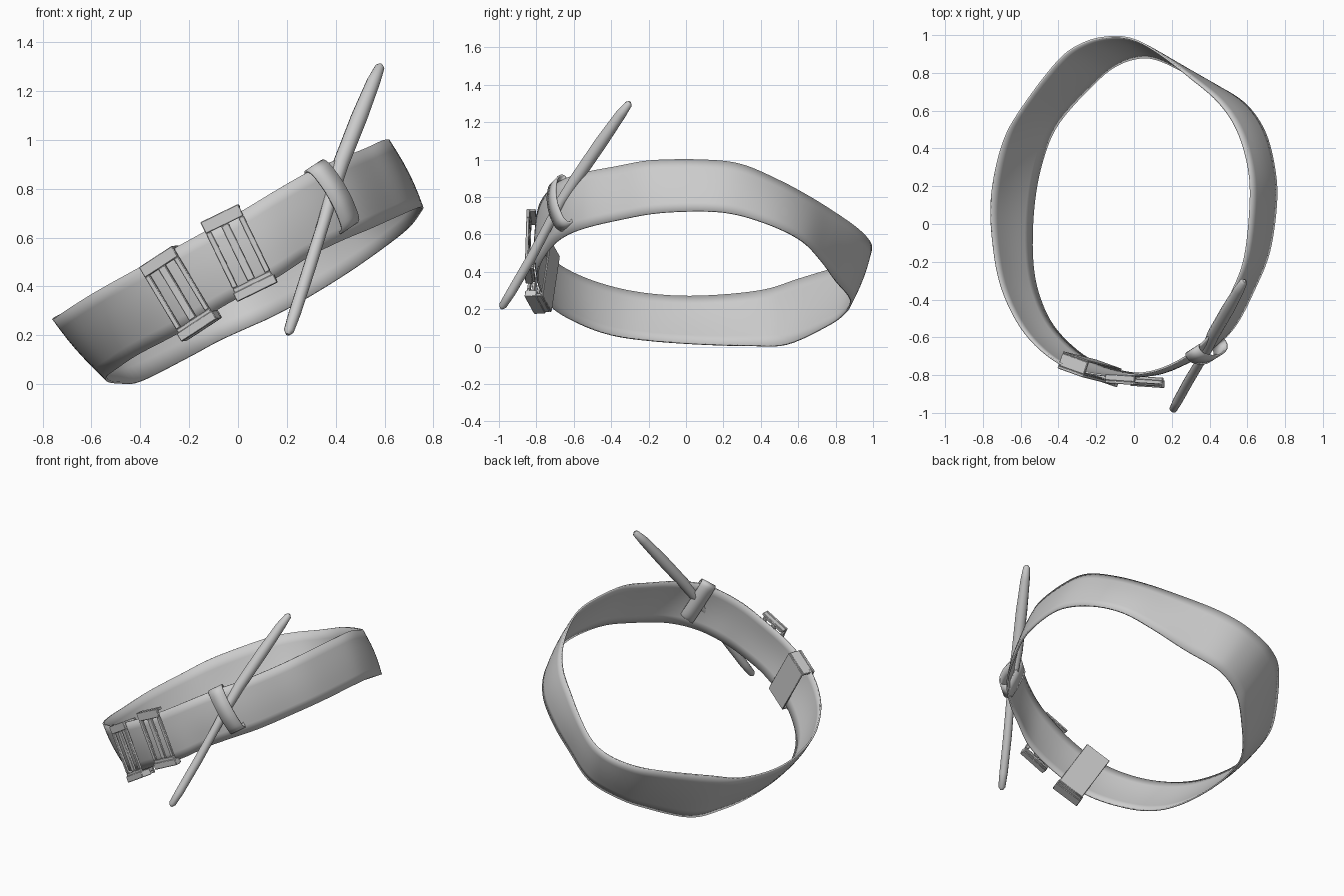
import bpy, bmesh, math
from mathutils import Vector, Matrix

if "Cube" in bpy.data.objects:
    bpy.data.objects.remove(bpy.data.objects["Cube"])


def make_object(name, bm, angle=35):
    bmesh.ops.recalc_face_normals(bm, faces=bm.faces)
    me = bpy.data.meshes.new(name)
    bm.to_mesh(me)
    bm.free()
    ob = bpy.data.objects.new(name, me)
    bpy.context.collection.objects.link(ob)
    bpy.ops.object.select_all(action='DESELECT')
    ob.select_set(True)
    bpy.context.view_layer.objects.active = ob
    bpy.ops.object.shade_smooth_by_angle(angle=math.radians(angle))
    return ob


def smooth_loop(pts, steps):
    """Closed Catmull-Rom resampling."""
    p = [Vector(q) for q in pts]
    n, out = len(p), []
    for i in range(n):
        a, b, c, d = p[i - 1], p[i], p[(i + 1) % n], p[(i + 2) % n]
        for k in range(steps):
            t = k / steps
            out.append(0.5 * (2 * b + (c - a) * t + (2 * a - 5 * b + 4 * c - d) * t * t
                              + (3 * b - a - 3 * c + d) * t ** 3))
    return out


def frame(origin, u, v):
    """Local axes: x across the part, y up its height, z outward."""
    v = Vector(v).normalized()
    u = Vector(u)
    u = (u - v * u.dot(v)).normalized()
    n = u.cross(v)
    m = Matrix((u, v, n)).transposed().to_4x4()
    m.translation = Vector(origin)
    return m


def box(bm, x, y, z):
    m = Matrix.Translation(((x[0] + x[1]) / 2, (y[0] + y[1]) / 2, (z[0] + z[1]) / 2))
    m = m @ Matrix.Diagonal((x[1] - x[0], y[1] - y[0], z[1] - z[0], 1))
    bmesh.ops.create_cube(bm, size=1, matrix=m)


# Strap: lofted between its upper and lower edge
TOP = [(0, -.80, .70), (.15, -.77, .79), (.30, -.69, .875), (.42, -.57, .925),
       (.52, -.37, .965), (.59, -.18, .997), (.62, .1, 1.0), (.61, .3, .975),
       (.55, .5, .89), (.45, .65, .81), (.3, .78, .73), (.13, .91, .64),
       (0, .98, .57), (-.12, .995, .52), (-.26, .965, .48), (-.4, .87, .44),
       (-.6, .61, .36), (-.7, .42, .3), (-.757, .15, .27), (-.75, -.1, .27),
       (-.7, -.35, .305), (-.58, -.58, .38), (-.4, -.74, .48), (-.2, -.8, .59)]
BOTTOM = [(.15, -.79, .43), (.29, -.735, .52), (.42, -.66, .585), (.54, -.54, .635),
          (.64, -.35, .68), (.72, -.15, .715), (.757, .1, .725), (.75, .28, .705),
          (.7, .48, .64), (.6, .63, .56), (.45, .73, .455), (.28, .805, .35),
          (.14, .87, .275), (.04, .885, .23), (-.08, .85, .175), (-.2, .76, .11),
          (-.4, .54, .01), (-.49, .33, .003), (-.535, .08, .01), (-.54, -.2, .03),
          (-.5, -.4, .06), (-.41, -.57, .12), (-.24, -.72, .21), (-.04, -.79, .33)]
bm = bmesh.new()
rows = []
ROWS = 6
for t, b in zip(smooth_loop(TOP, 6), smooth_loop(BOTTOM, 6)):
    mid = (t + b) / 2
    out = Vector((mid.x, mid.y, 0)).normalized()
    rows.append([bm.verts.new(b.lerp(t, k / ROWS) + out * 0.012 * math.sin(math.pi * k / ROWS))
                 for k in range(ROWS + 1)])
for i, r in enumerate(rows):
    s = rows[(i + 1) % len(rows)]
    for k in range(ROWS):
        bm.faces.new((r[k], s[k], s[k + 1], r[k + 1]))
strap = make_object("strap", bm, 50)
sol = strap.modifiers.new("thickness", 'SOLIDIFY')
sol.thickness = 0.01
sol.offset = -1


# Buckles: slotted front plate with end caps and an optional back plate
def buckle(name, m, w, h, depth, back):
    bm = bmesh.new()
    hw, hh, t = w / 2, h / 2, 0.016
    slot_h, slot_w, bar = 0.125, 0.045, 0.017
    for s in (-1, 1):
        box(bm, sorted((s * (bar + slot_w), s * hw)), (-slot_h, slot_h), (-t, 0))
        box(bm, (-hw, hw), sorted((s * slot_h, s * hh)), (-t, 0))
        box(bm, (-hw, hw), sorted((s * (hh - t), s * hh)), (-depth, -t))
    box(bm, (-bar, bar), (-slot_h, slot_h), (-t, 0))
    # end lip
    box(bm, (-hw - .006, hw + .006), (-hh - .004, -hh + .035), (-depth * .7, .006))
    if back:
        box(bm, (-hw, hw), (-hh, hh), (-depth - 0.01, -depth))
    ob = make_object(name, bm)
    ob.matrix_world = m
    bev = ob.modifiers.new("bevel", 'BEVEL')
    bev.width = 0.003


buckle("sleeve_buckle", frame((-.25, -.81, .373), (.14, -.05, .085), (-.18, .045, .30)),
       0.168, 0.35, 0.085, True)
buckle("open_buckle", frame((0, -.852, .54), (.15, -.01, .08), (-.155, .01, .32)),
       0.172, 0.355, 0.048, False)

# Keeper: closed band round the strap, bulging over the stick
SECTION = [(.145, -.005), (.125, .028), (.06, .05), (0, .056), (-.06, .05), (-.125, .028),
           (-.145, -.005), (-.12, -.025), (0, -.03), (.12, -.025)]
bm = bmesh.new()
prof = smooth_loop([(0, a, b) for a, b in SECTION], 4)
sides = [[bm.verts.new((x, p.y, p.z)) for p in prof] for x in (-.046, .046)]
for i in range(len(prof)):
    j = (i + 1) % len(prof)
    bm.faces.new((sides[0][i], sides[0][j], sides[1][j], sides[1][i]))
keeper = make_object("keeper_loop", bm, 50)
keeper.matrix_world = frame((.385, -.667, .768), (.09, .055, .045), (-.13, -.035, .235))
sol = keeper.modifiers.new("thickness", 'SOLIDIFY')
sol.thickness = 0.01
sol.offset = 0

# Stick: slightly bent, tapered rod with rounded tips
PATH = [((.203, -.988, .203), .008), ((.208, -.98, .218), .021), ((.232, -.935, .29), .025),
        ((.29, -.83, .47), .026), ((.35, -.73, .66), .025), ((.385, -.665, .78), .028),
        ((.42, -.585, .90), .033), ((.495, -.455, 1.09), .034), ((.555, -.35, 1.24), .028),
        ((.58, -.307, 1.297), .02), ((.584, -.301, 1.309), .008)]
cu = bpy.data.curves.new("stick", 'CURVE')
cu.dimensions = '3D'
cu.bevel_depth = 1.0
cu.bevel_resolution = 4
cu.use_fill_caps = True
sp = cu.splines.new('POLY')
sp.points.add(len(PATH) - 1)
for pt, (co, r) in zip(sp.points, PATH):
    pt.co = (*co, 1)
    pt.radius = r
sp.use_smooth = True
stick = bpy.data.objects.new("stick", cu)
bpy.context.collection.objects.link(stick)
